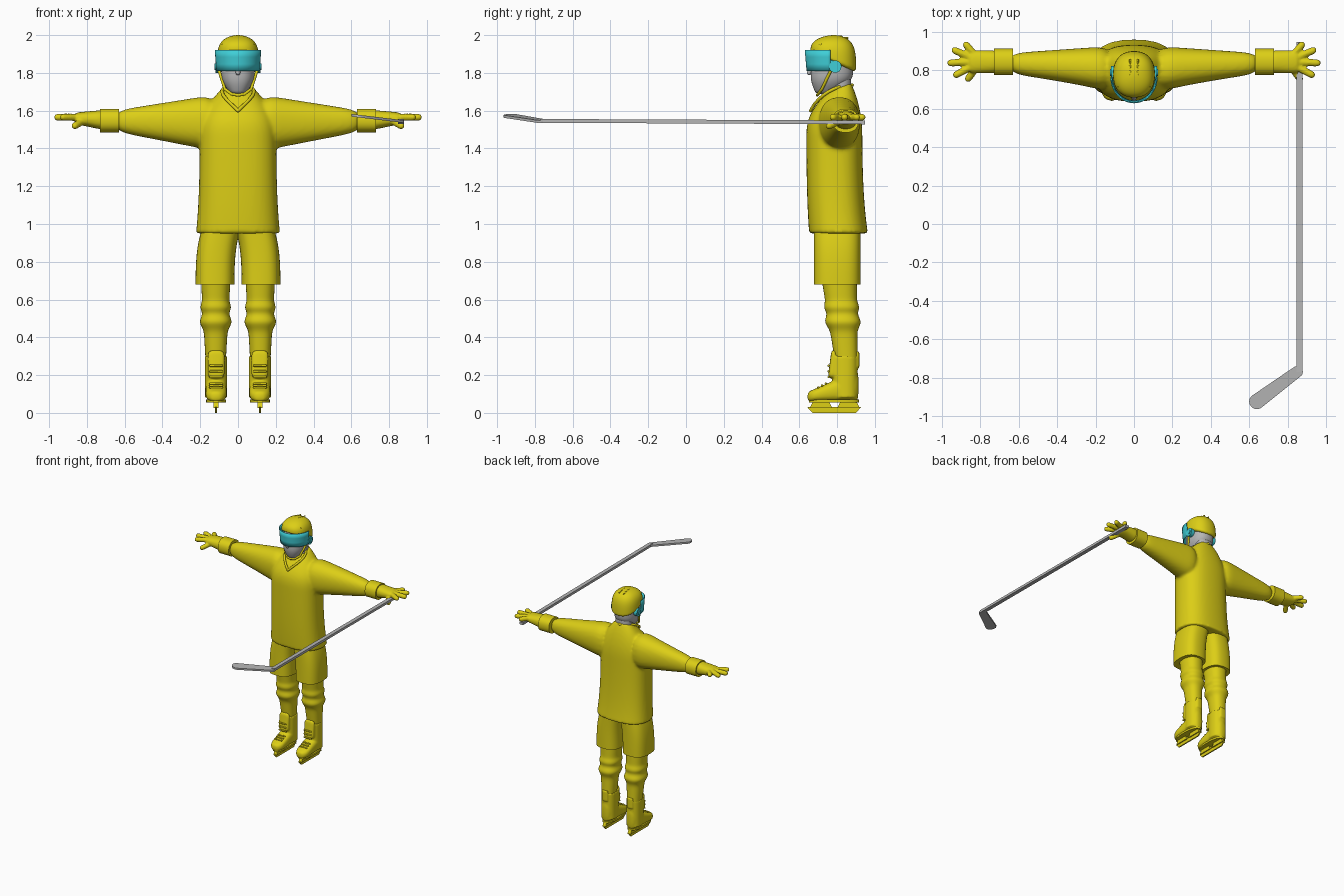
import bpy, bmesh, math
from mathutils import Vector

cube = bpy.data.objects.get("Cube")
if cube:
    bpy.data.objects.remove(cube, do_unlink=True)


def material(name, *rgb):
    mat = bpy.data.materials.new(name)
    mat.use_nodes = True
    mat.diffuse_color = (*rgb, 1)
    mat.node_tree.nodes["Principled BSDF"].inputs["Base Color"].default_value = (*rgb, 1)
    return mat


YELLOW = material("kit yellow", .72, .62, .008)
TEAL = material("visor teal", .05, .62, .68)
GREY = material("plain grey", .47, .47, .47)


def mix(a, b, t):
    return a + (b - a) * t


def bump(t, peak, width):
    return math.exp(-((t - peak) / width) ** 2)


def new_bm():
    bm = bmesh.new()
    bm.edges.layers.float.new("crease_edge")
    return bm


def loft(bm, axis, start, end, section, steps=4, power=2.3, crisp=False,
         lean=lambda t: 0, pace=lambda t: t):
    """Skin rounded sections (centre a, centre b, half a, half b) along an axis."""
    sides, rings = 20, []
    for k in range(steps + 1):
        t = pace(k / steps)
        ca, cb, ha, hb = section(t)
        ring = []
        for i in range(sides):
            cos, sin = math.cos(math.tau * i / sides), math.sin(math.tau * i / sides)
            a = ca + ha * math.copysign(abs(cos) ** (2 / power), cos)
            b = cb + hb * math.copysign(abs(sin) ** (2 / power), sin)
            along = mix(start, end, t) + lean(t) * (b - cb)
            place = {"x": (along, a, b), "y": (a, along, b), "z": (a, b, along)}[axis]
            ring.append(bm.verts.new(place))
        rings.append(ring)
    for low, high in zip(rings, rings[1:]):
        for i in range(sides):
            j = (i + 1) % sides
            bm.faces.new((low[i], low[j], high[j], high[i]))
    crease = bm.edges.layers.float["crease_edge"]
    for ring in (rings[0], rings[-1]):
        for edge in bm.faces.new(ring).edges:
            edge[crease] = float(crisp)


def hull(bm, points):
    verts = [bm.verts.new(point) for point in points]
    bmesh.ops.convex_hull(bm, input=verts)
    loose = [v for v in verts if v.is_valid and not v.link_faces]
    bmesh.ops.delete(bm, geom=loose, context="VERTS")


ball = bmesh.new()
bmesh.ops.create_icosphere(ball, subdivisions=2, radius=1)
DIRECTIONS = [v.co.copy() for v in ball.verts]
ball.free()


def capsule(bm, a, b, radius):
    hull(bm, [Vector(end) + d * radius for end in (a, b) for d in DIRECTIONS])


def chain(bm, points, radius):
    for a, b in zip(points, points[1:]):
        capsule(bm, a, b, radius)


def plate(bm, outline, x, half):
    """Flat side outline in y and z, given thickness across x."""
    hull(bm, [(x + shift, y, z) for y, z in outline for shift in (-half, half)])


def finish(name, bm, mat, subsurf=0, voxel=0, mirror=False, solid=0):
    bmesh.ops.recalc_face_normals(bm, faces=bm.faces[:])
    mesh = bpy.data.meshes.new(name)
    bm.to_mesh(mesh)
    bm.free()
    mesh.materials.append(mat)
    part = bpy.data.objects.new(name, mesh)
    bpy.context.collection.objects.link(part)
    bpy.ops.object.select_all(action="DESELECT")
    part.select_set(True)
    bpy.context.view_layer.objects.active = part
    bpy.ops.object.shade_smooth_by_angle(angle=math.radians(60))
    if subsurf:
        mod = part.modifiers.new("rounding", "SUBSURF")
        mod.levels = mod.render_levels = subsurf
    if voxel:
        mod = part.modifiers.new("union", "REMESH")
        mod.mode, mod.voxel_size, mod.use_smooth_shade = "VOXEL", voxel, True
        mod = part.modifiers.new("soften", "SMOOTH")
        mod.factor, mod.iterations = .5, 5
    if solid:
        part.modifiers.new("thickness", "SOLIDIFY").thickness = solid
    if mirror:
        part.modifiers.new("other side", "MIRROR")


# Jersey: body and both sleeves merged into one skin
def shoulder(t):
    return max(0, (t - .7) / .3) ** 2


def body(t):
    s, flare = shoulder(t), (1 - t) ** 4
    front = mix(.635, .74, s) + .015 * flare
    back = mix(.935, .875, s) + .03 * flare
    return 0, (front + back) / 2, mix(.205, .08, s) + .02 * flare, (back - front) / 2


def sleeve(t):
    front, back = mix(.68, .785, t ** .8), mix(.93, .89, t)
    low, top = mix(1.38, 1.49, t), mix(1.69, 1.6, t)
    return (front + back) / 2, (low + top) / 2, (back - front) / 2, (top - low) / 2


bm = new_bm()
loft(bm, "z", .95, 1.72, body, steps=14, power=2.5, crisp=True, lean=lambda t: .4 * shoulder(t))
for side in (-1, 1):
    loft(bm, "x", side * .1, side * .66, sleeve)
finish("jersey", bm, YELLOW, subsurf=2, voxel=.011)

# V-shaped collar trim
bm = new_bm()
path = [k / 8 for k in range(9)]
chain(bm, [(.085 * math.sin(math.pi * t), mix(.66, .88, t ** 1.2), 1.735 - .135 * (1 - t) ** 2)
           for t in path], .009)
finish("collar", bm, YELLOW, mirror=True)

# Gloves with fingers fanned out from the palm, the thumb held lower
bm = new_bm()
loft(bm, "x", .7, .87, lambda t: (.845, mix(1.55, 1.56, t), .06, mix(.055, .03, t)))
for finger in range(5):
    angle = math.radians(50 - 26 * finger)
    reach = .155 * math.cos(.85 * angle)
    drop = .045 if finger == 4 else 0
    root, tip = [(.8 + r * math.cos(angle), .845 + r * math.sin(angle), 1.565 - drop * f)
                 for r, f in ((reach * .4, .5), (reach, 1))]
    capsule(bm, root, tip, .02)
finish("gloves", bm, YELLOW, subsurf=1, voxel=.006, mirror=True)
bm = new_bm()
loft(bm, "x", .63, .73, lambda t: (.845, 1.547, .07, .064), crisp=True)
finish("glove_cuffs", bm, YELLOW, subsurf=2, mirror=True)

# Shorts: one leg mirrored, overlapping at the hips
bm = new_bm()
loft(bm, "z", .68, 1, lambda t: (.122 - .04 * t ** 3, .8, .104, .125), power=2.7, crisp=True)
finish("shorts", bm, YELLOW, subsurf=2, mirror=True)


# Socks swelling over the shin and knee pads
def sock(t):
    pad = .02 * bump(t, .54, .06) + .013 * bump(t, .69, .04)
    return .118, mix(.855, .81, t), mix(.05, .08, t) + pad, mix(.055, .095, t) + pad


bm = new_bm()
loft(bm, "z", .2, .72, sock, steps=28)
finish("socks", bm, YELLOW, subsurf=1, mirror=True)


# Skate boots: foot, ankle, tongue and tendon guard
def foot(t):
    rounded = max(.4, math.sqrt(1 - abs(2 * t - 1) ** 6))
    return .116, .085 + .06 * t, .057 * rounded, .025 + .06 * t


bm = new_bm()
loft(bm, "y", .642, .915, foot, steps=12, power=2.6)
loft(bm, "z", .08, .3, lambda t: (.116, .842, .06, .068), crisp=True)
loft(bm, "z", .18, .335, lambda t: (.116, mix(.775, .783, t), .045, mix(.025, .013, t)), power=3)
loft(bm, "z", .24, .325, lambda t: (.116, .905, .028, .013), power=3, crisp=True)
finish("skate_boots", bm, YELLOW, subsurf=2, voxel=.006, mirror=True)

# Laces over the foot and up the tongue
bm = new_bm()
for row in range(3):
    for y, z in ((.7 + .02 * row, .135 + .01 * row), (.755, .19 + .03 * row)):
        capsule(bm, (.085, y, z), (.147, y, z), .006)
finish("skate_laces", bm, YELLOW, mirror=True)

# Soles, blade holders and runners
bm = new_bm()
loft(bm, "z", .055, .07, lambda t: (.116, .783, .053, .135), crisp=True)
finish("skate_soles", bm, YELLOW, subsurf=1, mirror=True)
bm = new_bm()
plate(bm, [(.642, .03), (.67, 0), (.9, 0), (.926, .03)], .116, .005)
for y in (.715, .86):
    plate(bm, [(y + sign * half, z) for half, z in ((.06, .025), (.04, .065)) for sign in (-1, 1)],
          .116, .014)
finish("skate_blades", bm, YELLOW, mirror=True)


# Head with a narrow chin, neck and nose
def face(t):
    full = math.sin(math.pi / 2 * min(1, 2 * t))
    return 0, mix(.73, .765, full) + .015 * t, mix(.035, .09, full), mix(.04, .113, full)


bm = new_bm()
loft(bm, "z", 1.6, 1.8, lambda t: (0, .813, .068, .062))
loft(bm, "z", 1.685, 1.89, face, steps=8)
capsule(bm, (0, .665, 1.84), (0, .652, 1.8), .013)
finish("head", bm, GREY, subsurf=2)


# Helmet: a dome whose rim rises at the front
def shell(t):
    dome = math.sqrt(1 - t ** 4)
    return 0, .78, .111 * dome, .123 * dome


bm = new_bm()
loft(bm, "z", 1.85, 2, shell, steps=8, lean=lambda t: -.5 * (1 - t) ** 1.5,
     pace=lambda t: .999 * math.sin(math.pi / 2 * t))
finish("helmet", bm, YELLOW, subsurf=2)
bm = new_bm()
for back in (.01, .04, .07):
    z = 1.995 - 2 * back ** 2
    capsule(bm, (.02, .77 + back, z), (.02, .785 + back, z), .005)
capsule(bm, (.05, .688, 1.95), (.08, .713, 1.95), .007)
finish("helmet_vents", bm, YELLOW, mirror=True)

# Curved visor wrapping the front of the face
bm = new_bm()
columns, levels, grid = 28, 4, []
for level in range(levels):
    t = level / (levels - 1)
    scale = mix(.93, 1, t)
    angles = [math.pi * (1 + i / columns) for i in range(columns + 1)]
    grid.append([bm.verts.new((.117 * scale * math.cos(a), .765 + .13 * scale * math.sin(a),
                               mix(1.81, 1.922, t))) for a in angles])
for low, high in zip(grid, grid[1:]):
    for i in range(columns):
        bm.faces.new((low[i], low[i + 1], high[i + 1], high[i]))
finish("visor", bm, TEAL, solid=.006)

# Round ear guards with a raised hub and an arm to the visor
bm = new_bm()
for outer, radius in ((.119, .033), (.125, .018)):
    loft(bm, "x", .09, outer, lambda t: (.79, 1.833, radius, radius), power=2, crisp=True)
plate(bm, [(.745, 1.85), (.745, 1.875), (.81, 1.86), (.8, 1.835)], .112, .005)
finish("ear_guards", bm, TEAL, subsurf=1, mirror=True)

# Chin strap
bm = new_bm()
chain(bm, [(.1, .765, 1.81), (.07, .72, 1.715), (.035, .7, 1.688), (0, .695, 1.682)], .008)
finish("chin_strap", bm, YELLOW, mirror=True)

# Stick: straight shaft and flat angled blade, held in the left hand
bm = new_bm()
hull(bm, [(x, y, z + dz) for y, z in ((-.77, 1.546), (.948, 1.538))
          for x in (.846, .878) for dz in (-.01, .01)])
blade = []
for cx, cy, radius in ((.85, -.77, .03), (.64, -.925, .04)):
    for k in range(16):
        x = cx + radius * math.cos(math.tau * k / 16)
        y = cy + radius * math.sin(math.tau * k / 16)
        blade += [(x, y, 1.542 + (.88 - x) * .12 + dz) for dz in (-.007, .007)]
hull(bm, blade)
finish("stick", bm, GREY)
